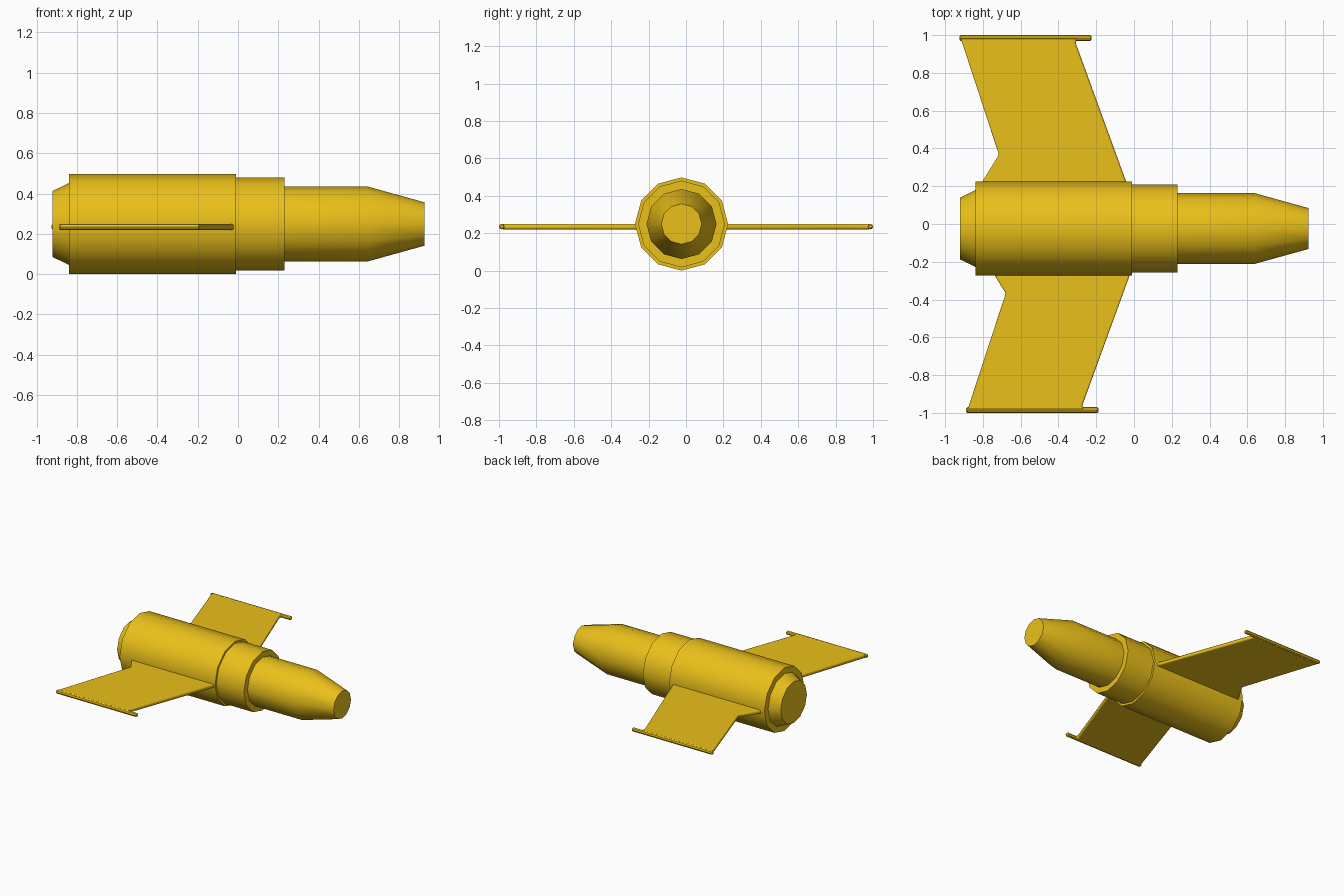
import bpy, bmesh, math
from mathutils import Matrix

if "Cube" in bpy.data.objects:
    bpy.data.objects.remove(bpy.data.objects["Cube"])

gold = bpy.data.materials.new("gold_paint")
gold.diffuse_color = (0.83, 0.53, 0.01, 1)
gold.use_nodes = True
gold.node_tree.nodes["Principled BSDF"].inputs["Base Color"].default_value = gold.diffuse_color


def finish(name, bm, angle=35):
    bmesh.ops.recalc_face_normals(bm, faces=bm.faces[:])
    me = bpy.data.meshes.new(name)
    bm.to_mesh(me)
    bm.free()
    me.materials.append(gold)
    ob = bpy.data.objects.new(name, me)
    bpy.context.collection.objects.link(ob)
    bpy.ops.object.select_all(action='DESELECT')
    ob.select_set(True)
    bpy.context.view_layer.objects.active = ob
    bpy.ops.object.shade_smooth_by_angle(angle=math.radians(angle))
    return ob


def turned(name, profile, y, z, sides):
    """Solid of revolution along x from (x, radius) pairs, with flat end caps."""
    bm = bmesh.new()
    rings = [[bm.verts.new((x, y + r * math.cos(a), z + r * math.sin(a)))
              for a in (2 * math.pi * i / sides for i in range(sides))]
             for x, r in profile]
    for a, b in zip(rings, rings[1:]):
        for i in range(sides):
            j = (i + 1) % sides
            bm.faces.new((a[i], a[j], b[j], b[i]))
    bm.faces.new(rings[0])
    bm.faces.new(rings[-1])
    return finish(name, bm)


# Fuselage: tail cone, engine drum, collar, barrel and tapered nose
turned("fuselage", [(-0.922, 0.163), (-0.84, 0.203), (-0.84, 0.249), (-0.01, 0.249),
                    (-0.01, 0.232), (0.23, 0.232), (0.23, 0.187), (0.64, 0.187),
                    (0.925, 0.108)], -0.024, 0.249, 12)

# Swept wings with rounded edges and a thin rod along each tip
outline = [(-0.84, 0.165), (-0.715, 0.367), (-0.918, 0.985), (-0.30, 0.985),
           (-0.31, 0.962), (-0.02, 0.165)]
WING_Z, THICK = 0.235, 0.03
for side, label, dx in ((1, "left", 0.0), (-1, "right", 0.036)):
    bm = bmesh.new()
    face = bm.faces.new([bm.verts.new((x + dx, y * side, WING_Z - THICK / 2))
                         for x, y in outline])
    ext = bmesh.ops.extrude_face_region(bm, geom=[face])
    bmesh.ops.translate(bm, vec=(0, 0, THICK),
                        verts=[v for v in ext["geom"] if isinstance(v, bmesh.types.BMVert)])
    wing = finish(label + "_wing", bm, 50)
    bev = wing.modifiers.new("rounded_edges", 'BEVEL')
    bev.width, bev.segments = 0.009, 2

    turned(label + "_wingtip_rod",
           [(-0.925 + dx, 0.009), (-0.918 + dx, 0.015), (-0.231 + dx, 0.015), (-0.224 + dx, 0.009)],
           0.985 * side, WING_Z, 8)
